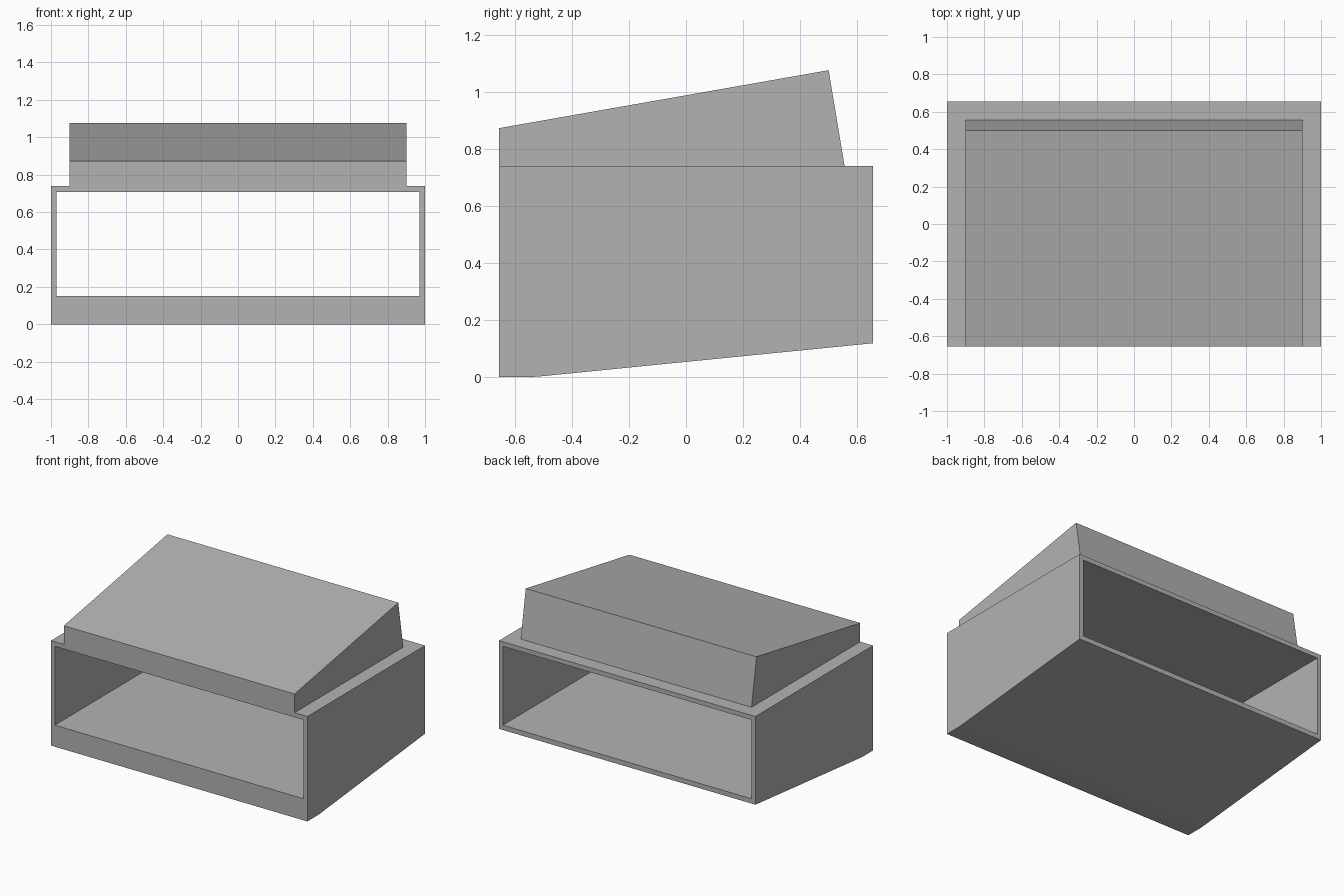
import bpy
import bmesh

if "Cube" in bpy.data.objects:
    bpy.data.objects.remove(bpy.data.objects["Cube"], do_unlink=True)

grey = bpy.data.materials.new("plain_grey")
grey.use_nodes = True
colour = (0.45, 0.45, 0.45, 1)
grey.diffuse_color = colour
grey.node_tree.nodes["Principled BSDF"].inputs["Base Color"].default_value = colour


def extrude_profile(name, profile, half_width):
    """Extrude a side profile of (y, z) points across x."""
    bm = bmesh.new()
    face = bm.faces.new([bm.verts.new((-half_width, y, z)) for y, z in profile])
    result = bmesh.ops.extrude_face_region(bm, geom=[face])
    moved = [g for g in result["geom"] if isinstance(g, bmesh.types.BMVert)]
    bmesh.ops.translate(bm, vec=(2 * half_width, 0, 0), verts=moved)
    bmesh.ops.recalc_face_normals(bm, faces=bm.faces)
    mesh = bpy.data.meshes.new(name)
    bm.to_mesh(mesh)
    bm.free()
    mesh.materials.append(grey)
    obj = bpy.data.objects.new(name, mesh)
    bpy.context.collection.objects.link(obj)
    return obj


def combine(target, other, operation):
    """Apply a boolean and discard the second solid."""
    mod = target.modifiers.new(operation.lower(), "BOOLEAN")
    mod.operation = operation
    mod.solver = "EXACT"
    mod.object = other
    bpy.context.view_layer.objects.active = target
    bpy.ops.object.modifier_apply(modifier=mod.name)
    bpy.data.objects.remove(other, do_unlink=True)


FRONT, BACK, TOP = -0.655, 0.655, 0.74

# Housing with a short flat foot and an underside rising to the back
housing = extrude_profile("housing", [
    (FRONT, 0), (-0.54, 0), (-0.51, 0.002), (-0.48, 0.005),
    (BACK, 0.118), (BACK, TOP), (FRONT, TOP)], 1.0)

# Sloping lid block, flush with the front
lid = extrude_profile("sloping_lid", [
    (FRONT, 0.725), (0.558, 0.725), (0.50, 1.075), (FRONT, 0.872)], 0.90)
combine(housing, lid, "UNION")

# Rectangular opening running right through
opening = extrude_profile("opening_cutter", [
    (-1, 0.152), (1, 0.152), (1, 0.708), (-1, 0.708)], 0.97)
combine(housing, opening, "DIFFERENCE")

# Soft shading across the foot curve, crisp edges elsewhere
housing.select_set(True)
bpy.context.view_layer.objects.active = housing
bpy.ops.object.shade_smooth_by_angle(angle=0.3)
